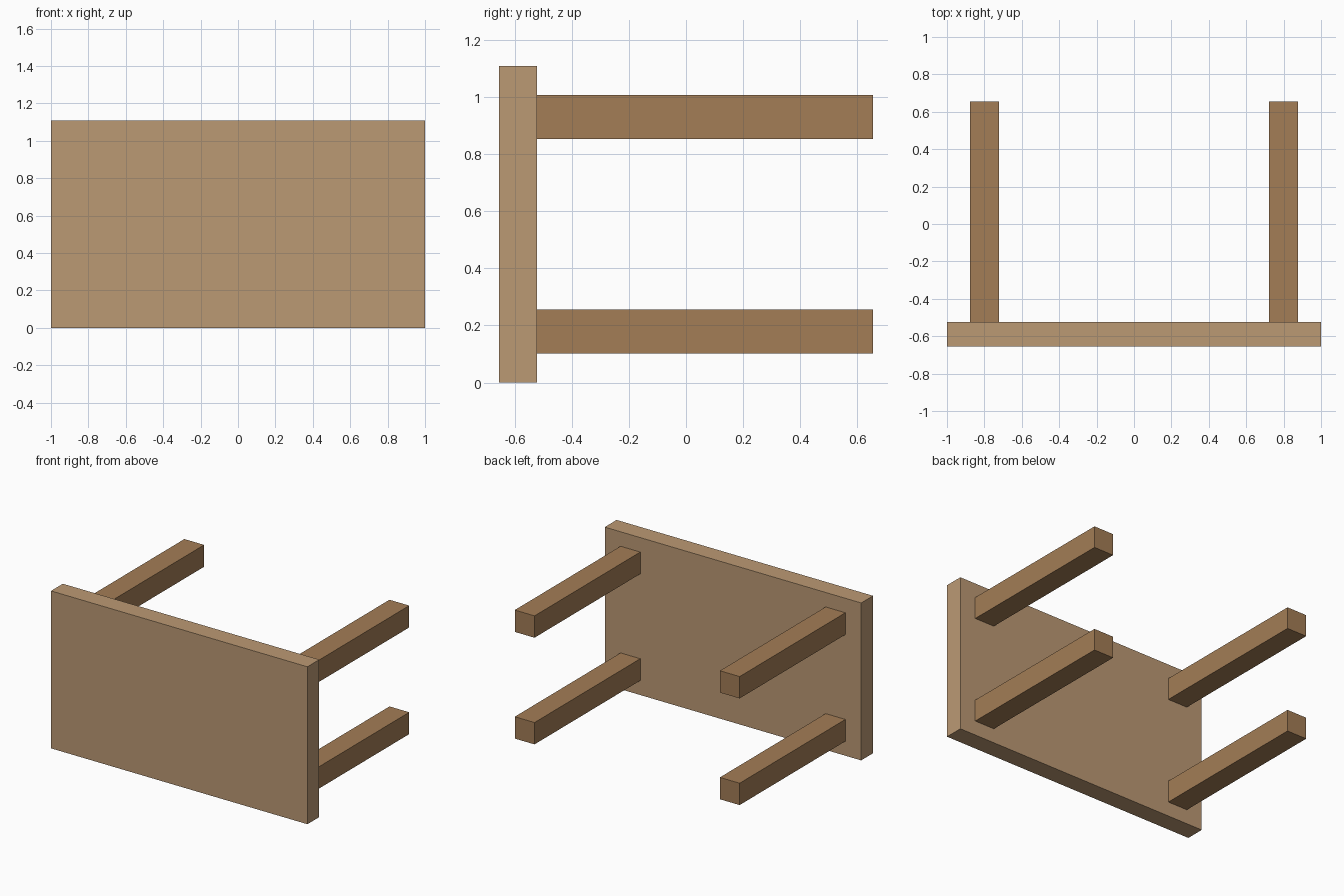
import bpy

if "Cube" in bpy.data.objects:
    bpy.data.objects.remove(bpy.data.objects["Cube"])


def material(name, color):
    mat = bpy.data.materials.new(name)
    mat.diffuse_color = (*color, 1)
    mat.use_nodes = True
    mat.node_tree.nodes["Principled BSDF"].inputs["Base Color"].default_value = mat.diffuse_color
    return mat


def box(name, center, size, mat):
    bpy.ops.mesh.primitive_cube_add(size=1, location=center)
    ob = bpy.context.object
    ob.name = name
    ob.scale = size
    bpy.ops.object.transform_apply(location=False, rotation=False, scale=True)
    ob.data.materials.append(mat)
    return ob


light_wood = material("light_wood", (0.50, 0.32, 0.175))
dark_wood = material("dark_wood", (0.366, 0.205, 0.093))

HEIGHT = 1.11     # width of the table top, standing on its long edge
DEPTH = 1.31      # overall table height, lying along y
THICK = 0.132     # table top thickness
LEG = 0.154       # square leg section

# Table top, tipped upright at the front
box("table_top", (0, -DEPTH / 2 + THICK / 2, HEIGHT / 2),
    (2, THICK, HEIGHT), light_wood)

# Four square legs pointing to the back
leg_length = DEPTH - THICK
for x, side in ((-0.80, "left"), (0.80, "right")):
    for dz, level in ((-0.376, "lower"), (0.376, "upper")):
        box(f"{level}_{side}_leg", (x, DEPTH / 2 - leg_length / 2, HEIGHT / 2 + dz),
            (LEG, leg_length, LEG), dark_wood)
